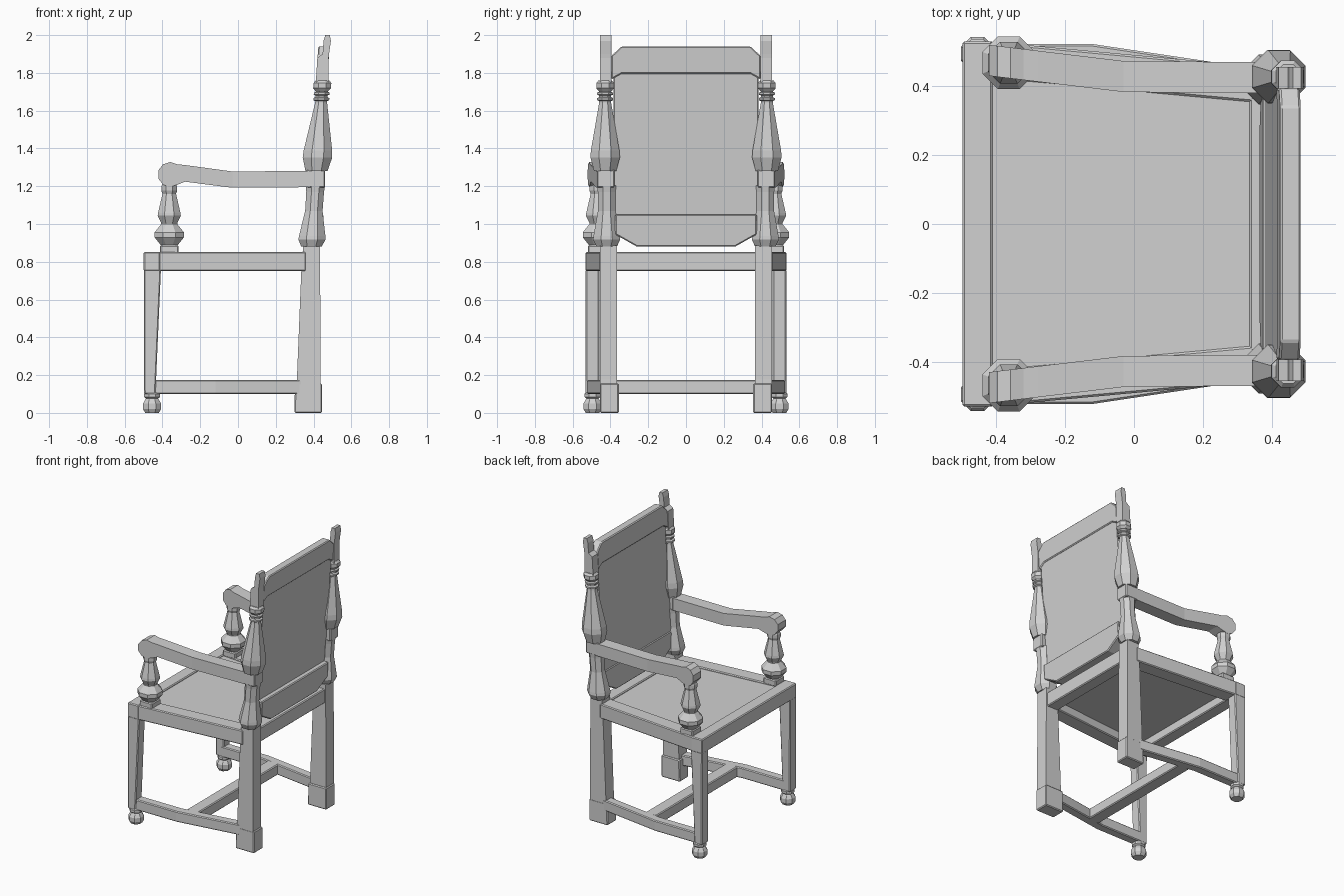
import bpy, bmesh, math

if "Cube" in bpy.data.objects:
    bpy.data.objects.remove(bpy.data.objects["Cube"])

grey = bpy.data.materials.new("plain_grey")
grey.use_nodes = True
grey.diffuse_color = (0.64, 0.64, 0.64, 1)
grey.node_tree.nodes["Principled BSDF"].inputs["Base Color"].default_value = grey.diffuse_color

# Shared heights and positions
seat_low, seat_top = .75, .853
rail_low, rail_top = .1, .175
arm_low, arm_top = 1.193, 1.28
leg_x, leg_y, post_y = -.455, .495, .425
support_x = -.364
edge = .006


def outer_edge(x):
    """Half width of the seat frame, narrowing towards the back."""
    return .53 - .15 * max(0, x + .12)


def arm_y(x):
    """Arms run straight at the back and splay towards the hands."""
    return post_y + .12 * max(0, -x)


def post_x(z):
    """Backward lean of the posts and backrest."""
    return .33 + .067 * z


def support_line(z):
    return support_x


def foot_line(z):
    return leg_x


def mix(a, b, t):
    return a + (b - a) * t


def loft(name, rings, mirror=True, bevel=0):
    """Skin a stack of equal-sized rings and cap the ends."""
    bm = bmesh.new()
    loops = [[bm.verts.new(point) for point in ring] for ring in rings]
    for low, high in zip(loops, loops[1:]):
        for i in range(len(low)):
            bm.faces.new((low[i - 1], low[i], high[i], high[i - 1]))
    bm.faces.new(loops[0])
    bm.faces.new(loops[-1])
    bmesh.ops.recalc_face_normals(bm, faces=bm.faces)
    mesh = bpy.data.meshes.new(name)
    bm.to_mesh(mesh)
    bm.free()
    mesh.materials.append(grey)
    part = bpy.data.objects.new(name, mesh)
    bpy.context.collection.objects.link(part)
    if bevel:
        soft = part.modifiers.new("soft_edge", "BEVEL")
        soft.width, soft.segments = bevel, 1
    if mirror:
        twin = part.modifiers.new("other_side", "MIRROR")
        twin.use_axis = (False, True, False)
        twin.use_mirror_merge = False


def upright(name, y, half_width, sections, **options):
    """Square-cut member of constant width; sections are (z, front, back)."""
    left, right = y - half_width, y + half_width
    loft(name, [[(front, left, z), (back, left, z), (back, right, z), (front, right, z)]
                for z, front, back in sections], **options)


def box(name, x, y, depth, half_width, low, high, **options):
    front, back = x - depth / 2, x + depth / 2
    upright(name, y, half_width, [(low, front, back), (high, front, back)],
            bevel=edge, **options)


def side_member(name, stations, inset, width, low, high, **options):
    """Horizontal bar that follows the edge of the seat frame."""
    rings = []
    for x in stations:
        outside = outer_edge(x) - inset
        inside = outside - width
        rings.append([(x, inside, low), (x, outside, low), (x, outside, high), (x, inside, high)])
    loft(name, rings, **options)


def bulb(low, high, belly, neck, foot=.75, rise=.2):
    """Vase profile: full near the bottom, slim at the top."""
    return [(low, belly * foot), (mix(low, high, rise), belly),
            (mix(low, high, rise + .1), belly * .97), (high, neck)]


def ring(low, high, radius, end=.75, shoulder=.25):
    """Bead profile with chamfered edges."""
    return [(low, radius * end), (mix(low, high, shoulder), radius),
            (mix(high, low, shoulder), radius), (high, radius * end)]


def turned(name, y, line, profile):
    """Eight-sided turning whose centre follows a line in x."""
    turns = [(i + .5) * math.tau / 8 for i in range(8)]
    scale = 1 / math.cos(math.pi / 8)
    loft(name, [[(line(z) + r * scale * math.cos(t), y + r * scale * math.sin(t), z)
                 for t in turns] for z, r in profile])


def back_board(name, half_outline, front, rear):
    """Symmetrical board leaning with the posts."""
    outline = half_outline + [(-y, z) for y, z in reversed(half_outline)]
    loft(name, [[(post_x(z) + offset, y, z) for y, z in outline] for offset in (-front, rear)],
         mirror=False, bevel=edge)


# Front legs on ball feet
upright("front_leg", leg_y, .036, [(rail_low, -.497, -.437), (seat_low + .01, -.498, -.408)],
        bevel=edge)
turned("front_foot", leg_y, foot_line,
       ring(0, .07, .048, shoulder=.3) + ring(.075, rail_low + .01, .042))

# Rear legs on square feet with chamfered shoulders
upright("rear_foot", .406, .05, [(0, .298, .445), (.155, .302, .445)], bevel=edge)
upright("rear_leg", .41, .045, [(.14, .308, .438), (.18, .312, .437),
                                (seat_low, .335, .435), (.885, .345, .435)])

# Seat frame and panel
side_member("side_rail", (-.42, .36), 0, .105, seat_low, seat_top, bevel=edge)
box("front_rail", leg_x, 0, .088, .531, seat_low, seat_top, mirror=False)
box("rear_rail", .38, 0, .09, .38, seat_low, seat_top, mirror=False)
side_member("seat_panel", (-.42, .35), .09, .35, .81, .843)
box("seat_centre", -.04, 0, .77, .1, .81, .843, mirror=False)

# Low stretchers joined by a crossbar
side_member("side_stretcher", (leg_x, -.12, .34), .007, .065, rail_low, rail_top, bevel=edge)
box("cross_stretcher", -.04, 0, .09, .46, rail_low, rail_top, mirror=False)

# Turned rear posts with arm blocks and flat finials
turned("lower_post", post_y - .005, post_x,
       bulb(.88, 1.07, .072, .046) + [(1.17, .047), (arm_low + .01, .05)])
box("arm_block", .413, post_y, .096, .046, arm_low, arm_top + .01)
turned("upper_post", post_y + .003, post_x,
       bulb(arm_top, 1.64, .078, .032) + ring(1.65, 1.672, .042)
       + ring(1.68, 1.7, .042) + ring(1.705, 1.76, .047))
upright("finial", post_y, .031, [(1.75, .412, .48), (1.88, .42, .48), (1.9, .448, .482),
                                 (1.97, .453, .492), (2, .462, .486)])

# Backrest boards
back_board("back_panel", [(.385, 1.03), (.385, 1.82)], .02, .018)
back_board("top_rail", [(.342, 1.795), (.395, 1.765), (.395, 1.89), (.342, 1.94)], .035, .025)
back_board("bottom_rail", [(.26, .88), (.375, .945), (.375, 1.05)], .025, .052)

# Arms ending in rounded hands
hand_radius = .066
stations = []
for degrees in (20, 55, 90, 125):
    angle = math.radians(degrees)
    stations.append((support_x + .005 - hand_radius * math.cos(angle), 1.262,
                     hand_radius * math.sin(angle)))
stations += [(-.28, 1.268, .044), (-.03, 1.235, .043), (.38, 1.238, .043)]
arm_rings = []
for x, middle, half in stations:
    inside, outside = arm_y(x) - .045, arm_y(x) + .045
    arm_rings.append([(x, inside, middle - half), (x, outside, middle - half),
                      (x, outside, middle + half), (x, inside, middle + half)])
loft("arm", arm_rings)

# Turned supports under the hands
support_y = arm_y(support_x)
box("support_base", support_x, support_y, .1, .05, seat_top - .01, .888)
turned("arm_support", support_y, support_line,
       ring(.885, 1, .077, end=.55, shoulder=.38)
       + bulb(1.005, 1.16, .061, .036, foot=.7, rise=.25)
       + ring(1.165, 1.21, .042, end=.9))
